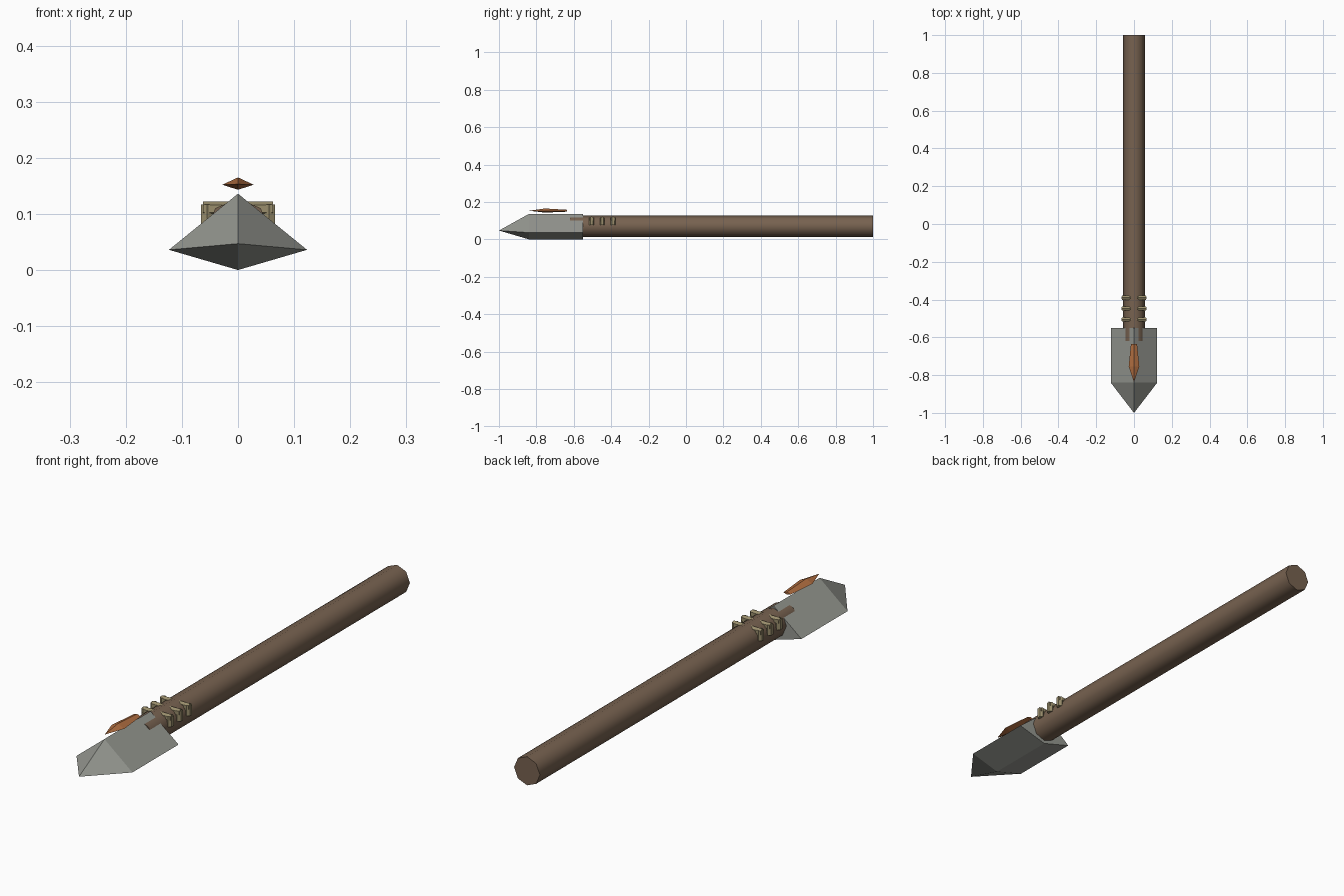
import bpy, bmesh, math
from mathutils import Matrix, Vector

cube = bpy.data.objects.get("Cube")
if cube:
    bpy.data.objects.remove(cube, do_unlink=True)


def material(name, r, g, b):
    m = bpy.data.materials.new(name)
    m.use_nodes = True
    m.diffuse_color = (r, g, b, 1)
    m.node_tree.nodes["Principled BSDF"].inputs["Base Color"].default_value = (r, g, b, 1)
    return m


WOOD = material("brown wood", 0.185, 0.122, 0.08)
STONE = material("grey stone", 0.30, 0.31, 0.28)
CORD = material("tan cord", 0.32, 0.27, 0.15)
COPPER = material("orange copper", 0.42, 0.15, 0.05)


def finish(name, bm, mat):
    bmesh.ops.recalc_face_normals(bm, faces=bm.faces)
    mesh = bpy.data.meshes.new(name)
    bm.to_mesh(mesh)
    bm.free()
    mesh.materials.append(mat)
    obj = bpy.data.objects.new(name, mesh)
    bpy.context.collection.objects.link(obj)
    return obj


def prism(bm, start, end, radius, sides):
    """Regular prism between two points, one corner on a cross axis."""
    start, end = Vector(start), Vector(end)
    axis = end - start
    turn = axis.to_track_quat('Z', 'Y').to_matrix().to_4x4()
    bmesh.ops.create_cone(bm, cap_ends=True, segments=sides, radius1=radius,
                          radius2=radius, depth=axis.length,
                          matrix=Matrix.Translation((start + end) / 2) @ turn)


def blade(name, rings, tip, mat):
    """Diamond sections (y, half width, bottom, side, top) closing in a point."""
    bm = bmesh.new()
    loops = [[bm.verts.new(p) for p in
              ((0, y, top), (w, y, side), (0, y, low), (-w, y, side))]
             for y, w, low, side, top in rings]
    point = bm.verts.new(tip)
    bm.faces.new(loops[0])
    for a, b in zip(loops, loops[1:]):
        for i in range(4):
            j = (i + 1) % 4
            bm.faces.new((a[i], a[j], b[j], b[i]))
    for i in range(4):
        bm.faces.new((loops[-1][i], loops[-1][(i + 1) % 4], point))
    return finish(name, bm, mat)


# Eight-sided shaft, smooth around and flat at the ends
bm = bmesh.new()
prism(bm, (0, -0.62, 0.07), (0, 1, 0.07), 0.057, 8)
shaft = finish("shaft", bm, WOOD)
for p in shaft.data.polygons:
    p.use_smooth = abs(p.normal.y) < 0.5

# Stone head with a ridge above and below
blade("stone_head", [(-0.55, 0.123, 0, 0.036, 0.136),
                     (-0.84, 0.123, 0, 0.036, 0.136)], (0, -1, 0.047), STONE)

# Small copper point floating above the head
blade("copper_point", [(-0.635, 0.016, 0.148, 0.152, 0.158),
                       (-0.755, 0.028, 0.143, 0.152, 0.165)],
      (0, -0.838, 0.153), COPPER)

# Three staple-shaped cord bindings
for n, y in enumerate((-0.505, -0.448, -0.39), 1):
    bm = bmesh.new()
    prism(bm, (-0.0625, y, 0.109), (0.0625, y, 0.109), 0.013, 6)
    for x in (-0.055, 0.055):
        prism(bm, (x, y, 0.076), (x, y, 0.117), 0.013, 6)
    # Turn each bar so its ridge faces outward
    for v in bm.verts:
        v.co.y = y + (v.co.y - y)
    finish(f"binding_{n}", bm, CORD)
